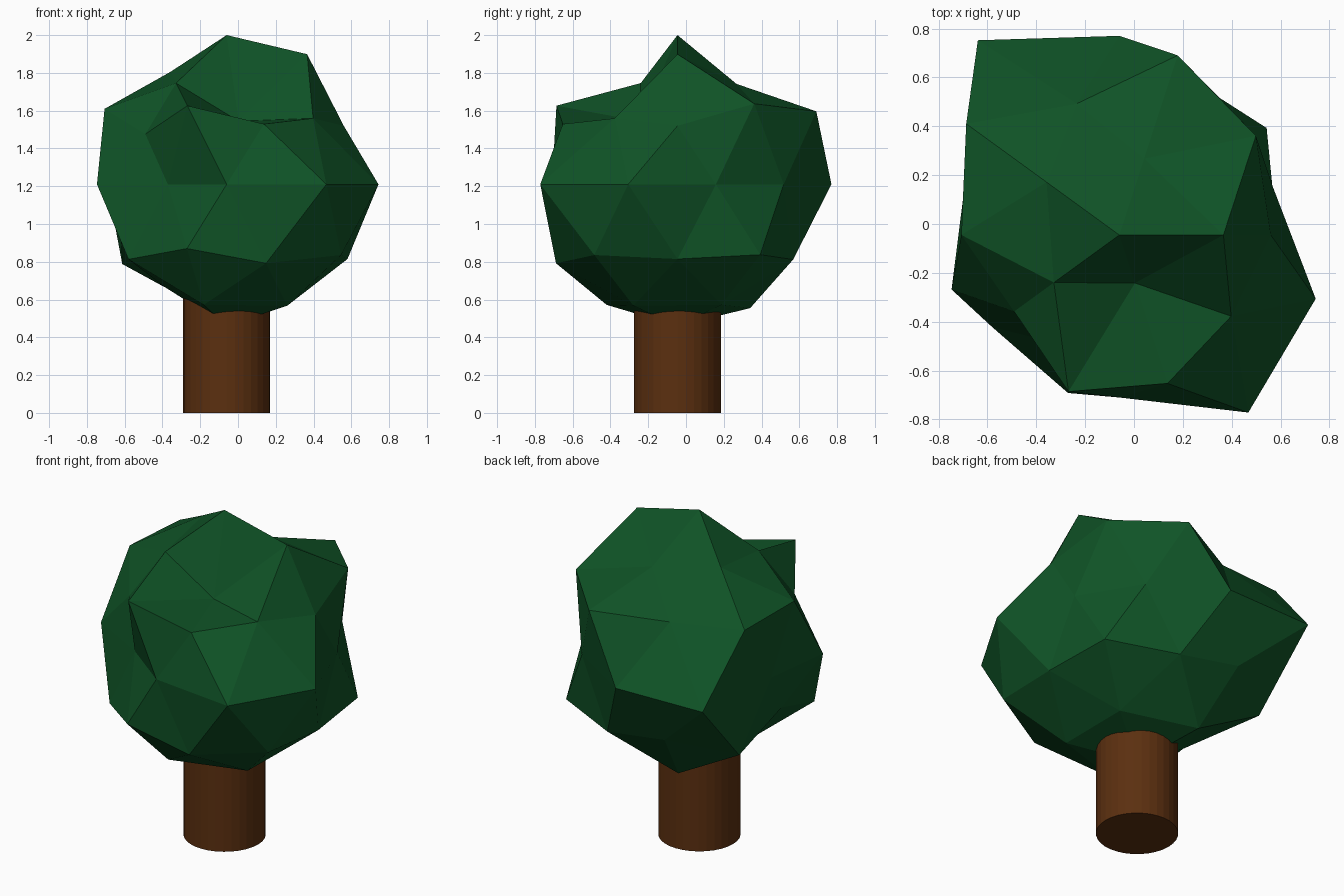
import bpy, math

if "Cube" in bpy.data.objects:
    bpy.data.objects.remove(bpy.data.objects["Cube"])

CX, CY, CZ = -0.06, -0.045, 1.21   # crown centre, trunk axis


def material(name, rgb):
    m = bpy.data.materials.new(name)
    m.diffuse_color = (*rgb, 1)
    m.use_nodes = True
    m.node_tree.nodes["Principled BSDF"].inputs["Base Color"].default_value = m.diffuse_color
    return m


leaf_green = material("leaf_green", (0.0048, 0.086, 0.0195))
bark_brown = material("bark_brown", (0.105, 0.029, 0.005))

# Trunk: plain round post running up into the crown
bpy.ops.mesh.primitive_cylinder_add(vertices=32, radius=0.23, depth=0.8,
                                    location=(CX, CY, 0.4))
trunk = bpy.context.object
trunk.name = "trunk"
trunk.data.materials.append(bark_brown)

# Crown: low-poly icosphere whose corners are pushed in or out from the centre.
# Each ring: height on the unit sphere, first azimuth, azimuth step, radii
rings = [
    (1.0, 0, 360, [0.79]),
    (0.8507, 0, 72, [0.81, 0.625, 0.70, 0.63, 0.393]),
    (0.5257, 36, 72, [0.812, 0.664, 0.76, 0.792, 0.665]),
    (0.4472, 0, 72, [0.693, 0.864, 0.866, 0.595, 0.714]),
    (0.0, 18, 36, [0.658, 0.695, 0.815, 0.985, 0.665,
                   0.722, 0.53, 0.665, 0.898, 0.845]),
    (-0.4472, 36, 72, [0.833, 0.745, 0.626, 0.76, 0.837]),
    (-0.5257, 0, 72, [0.752, 0.757, 0.803, 0.755, 0.795]),
    (-0.8507, 36, 72, [0.75, 0.77, 0.635, 0.75, 0.755]),
    (-1.0, 0, 360, [0.75]),
]

bpy.ops.mesh.primitive_ico_sphere_add(subdivisions=2, radius=1,
                                      location=(CX, CY, CZ))
crown = bpy.context.object
crown.name = "crown"
for v in crown.data.vertices:
    d = v.co.normalized()
    z, start, step, radii = min(rings, key=lambda r: abs(r[0] - d.z))
    azimuth = math.degrees(math.atan2(d.y, d.x))
    i = round((azimuth - start) / step) % len(radii)
    v.co = d * radii[i]
crown.data.materials.append(leaf_green)
